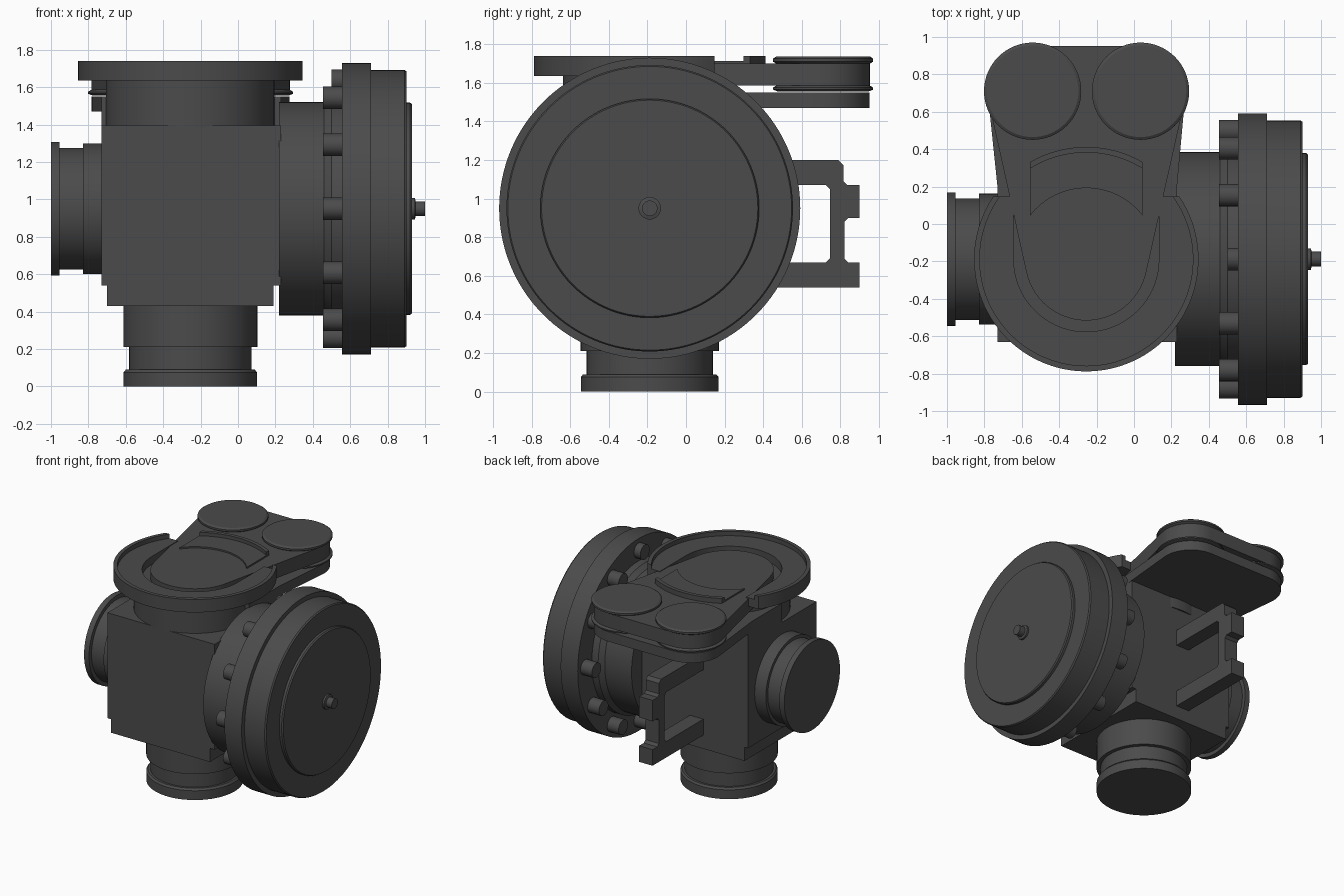
import bpy, bmesh, math
from mathutils import Matrix, Vector

if "Cube" in bpy.data.objects:
    bpy.data.objects.remove(bpy.data.objects["Cube"])

# Single dark grey finish
grey = bpy.data.materials.new("dark_grey_metal")
grey.use_nodes = True
colour = (0.07, 0.07, 0.07, 1)
grey.diffuse_color = colour
grey.node_tree.nodes["Principled BSDF"].inputs["Base Color"].default_value = colour

CX, CY, CZ = -0.255, -0.188, 0.95      # shared valve axes


def finish(name, bm, bevel=0):
    bmesh.ops.recalc_face_normals(bm, faces=bm.faces[:])
    mesh = bpy.data.meshes.new(name)
    bm.to_mesh(mesh)
    bm.free()
    obj = bpy.data.objects.new(name, mesh)
    bpy.context.collection.objects.link(obj)
    mesh.materials.append(grey)
    if bevel:
        mod = obj.modifiers.new("soft_edges", "BEVEL")
        mod.width, mod.segments, mod.limit_method = bevel, 2, "ANGLE"
    bpy.ops.object.select_all(action="DESELECT")
    obj.select_set(True)
    bpy.context.view_layer.objects.active = obj
    bpy.ops.object.shade_smooth_by_angle(angle=math.radians(30))
    return obj


def box(name, x0, x1, y0, y1, z0, z1):
    bm = bmesh.new()
    size = Matrix.Diagonal((x1 - x0, y1 - y0, z1 - z0, 1))
    centre = Matrix.Translation(((x0 + x1) / 2, (y0 + y1) / 2, (z0 + z1) / 2))
    bmesh.ops.create_cube(bm, size=1, matrix=centre @ size)
    return finish(name, bm)


def lathe(name, profile, axis, centre, sides=96, bevel=0):
    """Turned solid from (radius, position) pairs along the x or z axis."""
    bm = bmesh.new()
    rings = []
    for r, t in profile:
        ring = []
        for i in range(sides):
            a = math.tau * i / sides
            u, v = r * math.cos(a), r * math.sin(a)
            p = (t, u, v) if axis == "x" else (u, v, t)
            ring.append(bm.verts.new(Vector(p) + Vector(centre)))
        rings.append(ring)
    for a, b in zip(rings, rings[1:]):
        for i in range(sides):
            j = (i + 1) % sides
            bm.faces.new((a[i], a[j], b[j], b[i]))
    bm.faces.new(rings[0])
    bm.faces.new(rings[-1])
    return finish(name, bm, bevel)


def arc(cx, cy, r, a0=0, a1=math.tau, n=64):
    return [(cx + r * math.cos(a0 + (a1 - a0) * i / n),
             cy + r * math.sin(a0 + (a1 - a0) * i / n)) for i in range(n + 1)]


def prism(name, outline, lo, hi, axis="z", bevel=0):
    """Extruded outline, along z or (with y, z points) along x."""
    bm = bmesh.new()
    place = (lambda p, t: (p[0], p[1], t)) if axis == "z" else (lambda p, t: (t, p[0], p[1]))
    face = bm.faces.new([bm.verts.new(place(p, lo)) for p in outline])
    ext = bmesh.ops.extrude_face_region(bm, geom=[face], use_keep_orig=True)
    shift = Vector((0, 0, hi - lo)) if axis == "z" else Vector((hi - lo, 0, 0))
    bmesh.ops.translate(bm, vec=shift, verts=[v for v in ext["geom"] if isinstance(v, bmesh.types.BMVert)])
    return finish(name, bm, bevel)


def hull(name, points, z0, z1):
    bm = bmesh.new()
    verts = [bm.verts.new((x, y, z)) for x, y in points for z in (z0, z1)]
    res = bmesh.ops.convex_hull(bm, input=verts)
    loose = {v for v in res["geom_interior"] if isinstance(v, bmesh.types.BMVert)}
    bmesh.ops.delete(bm, geom=list(loose), context="VERTS")
    bmesh.ops.dissolve_limit(bm, angle_limit=0.01, verts=bm.verts[:], edges=bm.edges[:])
    return finish(name, bm)


# Valve body: main block, stepped foot, raised rear shoulder
box("body_block", -0.73, 0.23, -0.63, 0.25, 0.54, 1.395)
box("body_foot", -0.70, 0.19, -0.63, 0.25, 0.43, 0.54)
box("rear_shoulder", -0.73, 0.23, CY, 0.25, 1.39, 1.55)

# Side and bottom ports
lathe("side_port", [(0.35, -0.72), (0.35, -0.83), (0.325, -0.83), (0.325, -0.955),
                    (0.357, -0.955), (0.357, -1)], "x", (0, CY, CZ))
lathe("bottom_port", [(0.358, 0.44), (0.358, 0.21), (0.327, 0.21), (0.327, 0.09), (0.345, 0.09),
                      (0.357, 0.075), (0.357, 0)], "z", (CX, CY, 0))

# Large end flange with cover and stub shaft
lathe("flange_neck", [(0.572, 0.22), (0.572, 0.46), (0.6, 0.5), (0.6, 0.57)], "x", (0, CY, CZ))
lathe("flange_disc", [(0.78, 0.557), (0.78, 0.71), (0.742, 0.71), (0.742, 0.89), (0.735, 0.9),
                      (0.567, 0.9), (0.567, 0.92), (0.56, 0.93)], "x", (0, CY, CZ), 128)
lathe("stub_shaft", [(0.058, 0.92), (0.058, 0.945), (0.04, 0.95), (0.04, 1)], "x", (0, CY, CZ), 32)

# Bolt lugs around the back of the flange
for i in range(12):
    a = math.tau * i / 12
    start = 0.5 if i == 3 else 0.455
    lathe("flange_lug", [(0.06, start), (0.06, 0.57)], "x",
          (0, CY + 0.685 * math.cos(a), CZ + 0.685 * math.sin(a)), 24)

# Top neck and open C-shaped collar
lathe("top_neck", [(0.45, 1.385), (0.45, 1.64)], "z", (CX, CY, 0))
CUT = 0.335                             # rear cut of the collar, from its axis


def cut_arc(r):
    a = math.asin(CUT / r)
    return arc(CX, CY, r, a, -math.pi - a, 96)


slot = arc(CX, CY, 0.388, -math.pi, 0)
slot = [(CX - 0.388, CY + CUT)] + slot + [(CX + 0.388, CY + CUT)]
prism("collar", cut_arc(0.6) + slot, 1.635, 1.705)
prism("collar_lip", cut_arc(0.6) + cut_arc(0.57)[::-1], 1.705, 1.74)

# Swing arm with raised pad and continued lip
PADS = ((-0.542, 0.71), (0.035, 0.71))
arm = arc(CX, CY, 0.328)
for x, y in PADS:
    arm += arc(x, y, 0.242)
hull("swing_arm", arm, 1.585, 1.70)


def pad_arc(r):
    a = math.acos(0.3 / r)
    return arc(CX, CY, r, a, math.pi - a, 32)


prism("arm_pad", pad_arc(0.57) + pad_arc(0.38)[::-1], 1.69, 1.712)
prism("arm_lip", pad_arc(0.6) + pad_arc(0.57)[::-1], 1.69, 1.74)

# Round clamp discs on the arm
for x, y in PADS:
    lathe("clamp_disc", [(0.235, 1.555), (0.26, 1.565), (0.26, 1.575), (0.235, 1.59), (0.235, 1.695),
                         (0.26, 1.71), (0.26, 1.725), (0.245, 1.735)], "z", (x, y, 0), 64)

# Lower support plate reaching back under the clamp discs
support = [(-0.73, 0.2), (0.23, 0.2)]
for x, y in PADS:
    support += arc(x, y, 0.24)
hull("support_plate", support, 1.47, 1.55)

# Rear bracket with an open centre and two hooked ends
prism("rear_bracket", [
    (0.24, 1.20), (0.79, 1.20), (0.815, 1.175), (0.815, 1.09), (0.835, 1.07), (0.9, 1.07),
    (0.9, 0.9), (0.84, 0.9), (0.82, 0.88), (0.82, 0.69), (0.84, 0.67), (0.9, 0.67),
    (0.9, 0.54), (0.24, 0.54), (0.24, 0.67), (0.725, 0.67), (0.745, 0.69),
    (0.745, 1.05), (0.725, 1.07), (0.24, 1.07)], -0.33, -0.21, "x")
